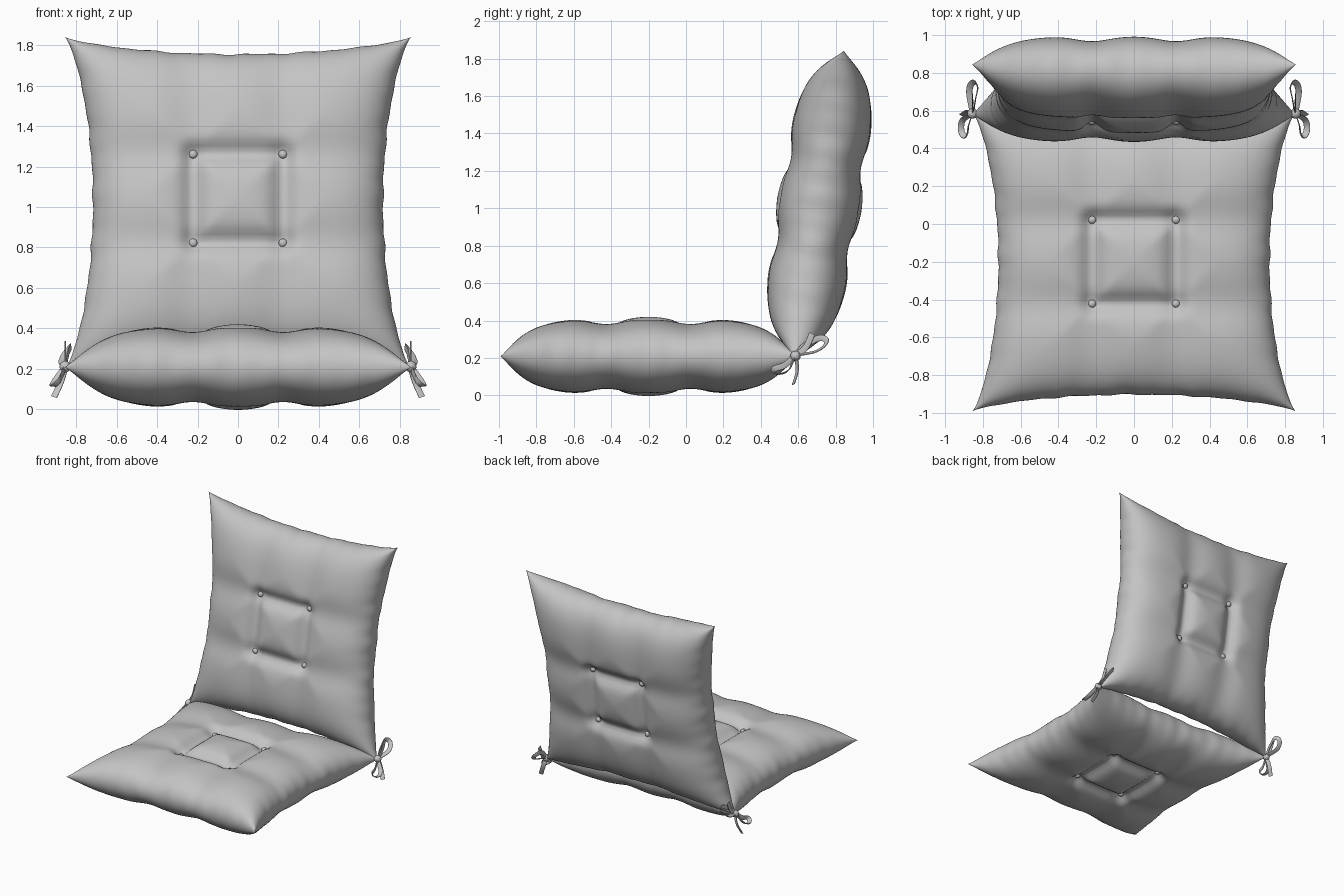
import bpy, bmesh, math
from mathutils import Matrix, Vector

cube = bpy.data.objects.get("Cube")
if cube:
    bpy.data.objects.remove(cube)

fabric = bpy.data.materials.new("grey fabric")
grey = (0.55, 0.55, 0.55, 1)
fabric.diffuse_color = grey
fabric.use_nodes = True
fabric.node_tree.nodes["Principled BSDF"].inputs["Base Color"].default_value = grey

TUFT = 0.222     # half spacing of the buttons
SIZE = 0.858     # half width of a cushion


def bell(d, width):
    return math.exp(-(d / width) ** 2)


def inside(d):
    """1 between the buttons, fading to 0 outside them."""
    return 1 / (1 + math.exp((abs(d) - TUFT - 0.02) / 0.02))


def tuft(x, y):
    """Depth of the stitched grooves and button dimples."""
    gx, gy = abs(x) - TUFT, abs(y) - TUFT
    broad = 0.028 * max(bell(gx, 0.12), bell(gy, 0.12))
    square = 0.04 * max(bell(gx, 0.05) * inside(y), bell(gy, 0.05) * inside(x))
    return broad + square + 0.03 * bell(math.hypot(gx, gy), 0.05)


def puff(u, v, x, y, thick):
    """Half thickness of the stuffed cushion."""
    edge = math.sqrt(max(0, (1 - abs(u) ** 5) * (1 - abs(v) ** 5)))
    lift = 0.01 * bell(math.hypot(x, y), 0.25)
    return edge * (thick + lift - tuft(x, y))


def outline(u, v, half_len):
    """Pillow outline: pointed corners, sides drawn inward, puckered seam."""
    x = u * (SIZE - 0.14 * max(0, 1 - v * v) ** 0.75)
    y = v * (half_len - 0.09 * max(0, 1 - u * u) ** 0.75)
    x += 0.005 * math.sin(31 * v) * math.sin(9 * v + 1) * u ** 9 * (1 - v * v)
    y += 0.005 * math.sin(29 * u) * math.sin(8 * u + 2) * v ** 9 * (1 - u * u)
    return x, y


def finish(bm, name, matrix=Matrix()):
    bmesh.ops.recalc_face_normals(bm, faces=bm.faces)
    mesh = bpy.data.meshes.new(name)
    bm.to_mesh(mesh)
    bm.free()
    mesh.materials.append(fabric)
    mesh.shade_smooth()
    ob = bpy.data.objects.new(name, mesh)
    ob.matrix_world = matrix
    bpy.context.collection.objects.link(ob)


def cushion(name, half_len, thick, matrix):
    # two stuffed faces welded along the seam
    bm = bmesh.new()
    for side in (1, -1):
        made = bmesh.ops.create_grid(bm, x_segments=88, y_segments=88, size=1)
        for vert in made["verts"]:
            u = math.sin(vert.co.x * math.pi / 2)
            v = math.sin(vert.co.y * math.pi / 2)
            x, y = outline(u, v, half_len)
            vert.co = (x, y, side * puff(u, v, x, y, thick))
    bmesh.ops.remove_doubles(bm, verts=bm.verts, dist=0.0002)
    finish(bm, name, matrix)

    # buttons on both faces
    bm = bmesh.new()
    for sx in (1, -1):
        for sy in (1, -1):
            for side in (1, -1):
                x, y = sx * TUFT, sy * TUFT
                z = puff(0.29, 0.29, x, y, thick) + 0.006
                place = Matrix.Translation((x, y, side * z)) @ Matrix.Diagonal((1, 1, 0.75, 1))
                bmesh.ops.create_uvsphere(bm, u_segments=16, v_segments=10, radius=0.021, matrix=place)
    finish(bm, name + "_buttons", matrix)


def ribbon(name, points, sign, knot):
    """Flat fabric tie swept along a smooth path from the knot."""
    curve = bpy.data.curves.new(name, "CURVE")
    curve.dimensions = "3D"
    curve.extrude = 0.014
    curve.bevel_depth = 0.003
    curve.bevel_resolution = 1
    curve.resolution_u = 8
    spline = curve.splines.new("BEZIER")
    spline.bezier_points.add(len(points) - 1)
    for bp, (x, y, z) in zip(spline.bezier_points, points):
        bp.co = knot + Vector((sign * x, y, z))
        bp.handle_left_type = bp.handle_right_type = "AUTO"
    curve.materials.append(fabric)
    ob = bpy.data.objects.new(name, curve)
    bpy.context.collection.objects.link(ob)


# seat lies flat, backrest leans back from its rear edge
cushion("seat_cushion", 0.793, 0.203, Matrix.Translation((0, -0.2, 0.208)))
lean = math.atan2(1.63, 0.26)
cushion("backrest_cushion", 0.833, 0.219,
        Matrix.Translation((0, 0.713, 1.02)) @ Matrix.Rotation(lean, 4, "X"))

# bows joining the rear corners
bow = {
    "upper_loop": [(0, 0, 0), (-0.015, 0.07, 0.07), (-0.02, 0.16, 0.09), (0.01, 0.15, 0.05), (0, 0, 0)],
    "lower_loop": [(0, 0, 0), (0.02, -0.06, -0.05), (0.04, -0.12, -0.08), (0.06, -0.06, -0.09), (0, 0, 0)],
    "long_tail": [(0, 0, 0), (0.02, 0.01, -0.07), (0.055, -0.01, -0.15)],
    "short_tail": [(0, 0, 0), (0.0, 0.05, 0.04), (0.0, 0.09, 0.12)],
}
for side, sign in (("left", 1), ("right", -1)):
    knot = Vector((sign * 0.855, 0.585, 0.21))
    for part, points in bow.items():
        ribbon(f"{side}_tie_{part}", points, sign, knot)
    bm = bmesh.new()
    bmesh.ops.create_uvsphere(bm, u_segments=16, v_segments=10, radius=0.028)
    finish(bm, side + "_tie_knot", Matrix.Translation(knot))
